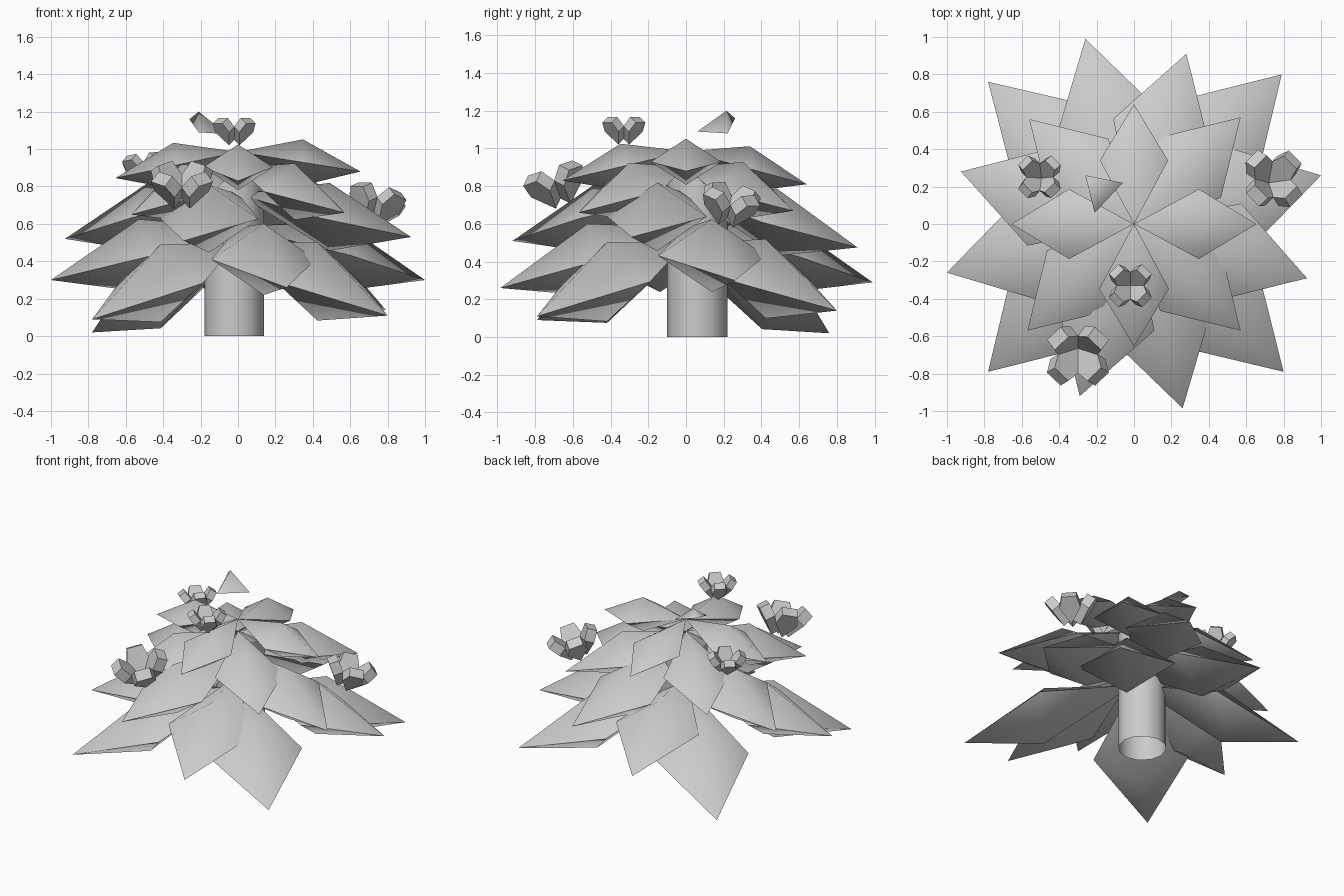
import bpy, bmesh, math
from mathutils import Vector, Matrix

if "Cube" in bpy.data.objects:
    bpy.data.objects.remove(bpy.data.objects["Cube"])


def make_object(name, bm, smooth):
    bmesh.ops.recalc_face_normals(bm, faces=bm.faces[:])
    for f in bm.faces:
        f.smooth = smooth
    mesh = bpy.data.meshes.new(name)
    bm.to_mesh(mesh)
    bm.free()
    ob = bpy.data.objects.new(name, mesh)
    bpy.context.collection.objects.link(ob)
    return ob


def sharpen(bm, verts):
    # Keep a crisp crease along the given rim
    for e in bm.edges:
        if all(v in verts for v in e.verts):
            e.smooth = False


def make_leaf(name, base_z, tip):
    # Kite-shaped leaf: domed above and below, crisp along the outline
    base, tip = Vector((0, 0, base_z)), Vector(tip)
    reach = Vector((tip.x, tip.y, 0)).length
    mid = base.lerp(tip, 0.53)
    side = Vector((-tip.y, tip.x, 0)).normalized() * reach * 0.285
    rise = Vector((0, 0, reach * 0.187))
    bm = bmesh.new()
    rim = [bm.verts.new(p) for p in (base, mid + side, tip, mid - side)]
    for p in (mid + rise, mid - rise):
        apex = bm.verts.new(p)
        for i in range(4):
            bm.faces.new((rim[i], rim[(i + 1) % 4], apex))
    sharpen(bm, rim)
    return make_object(name, bm, True)


def make_flower(name, centre, normal, size):
    # Four thick pentagonal petals tilted up into a cup
    outline = [(0, 0), (.085, -.052), (.145, -.036), (.145, .036), (.085, .052)]
    aim = Vector((0, 0, 1)).rotation_difference(Vector(normal).normalized())
    place = Matrix.Translation(centre) @ aim.to_matrix().to_4x4() @ Matrix.Scale(size, 4)
    bm = bmesh.new()
    for i in range(4):
        turn = Matrix.Rotation(math.radians(45 + 90 * i), 4, 'Z')
        tilt = Matrix.Rotation(math.radians(-54), 4, 'Y')
        m = place @ turn @ tilt
        top = [bm.verts.new(m @ Vector((x, y, 0))) for x, y in outline]
        low = [bm.verts.new(m @ Vector((x, y, -.05))) for x, y in outline]
        bm.faces.new(top)
        bm.faces.new(low[::-1])
        for j in range(5):
            k = (j + 1) % 5
            bm.faces.new((top[j], low[j], low[k], top[k]))
    return make_object(name, bm, False)


# Trunk: open tube, slightly off centre
bm = bmesh.new()
bmesh.ops.create_cone(bm, cap_ends=False, segments=12, radius1=.16, radius2=.16,
                      depth=.85, matrix=Matrix.Translation((-.02, .06, .425)))
make_object("trunk", bm, True)

# Five tiers of leaves: height at the trunk axis, then leaf tips
tiers = [
    (.50, [(.79, .80, .14), (-.78, .76, .02), (-.78, -.79, .09), (.80, -.79, .11)]),
    (.58, [(1.0, .26, .30), (-.26, .99, .29), (-1.0, -.26, .30), (.26, -.985, .26)]),
    (.76, [(.925, -.29, .53), (.28, .91, .475), (-.925, .28, .52), (-.29, -.92, .51)]),
    (.90, [(.57, .57, .67), (-.56, .56, .65), (-.57, -.57, .65), (.57, -.57, .66)]),
    (.985, [(.655, 0, .88), (0, .64, .81), (-.655, 0, .845), (0, -.655, .83)]),
]
for n, (base_z, tips) in enumerate(tiers, 1):
    for i, tip in enumerate(tips, 1):
        make_leaf(f"leaf_tier{n}_{i}", base_z, tip)

# Flowers
make_flower("flower_top", (-.02, -.33, 1.05), (0, 0, 1), 1.0)
make_flower("flower_front", (-.30, -.665, .735), (0, -.33, .95), 1.45)
make_flower("flower_back_left", (-.495, .245, .855), (-.12, .08, .98), 1.0)
make_flower("flower_right", (.72, .22, .635), (.24, .2, .95), 1.35)

# Small floating bud leaf above the crown
bm = bmesh.new()
rim = [bm.verts.new(p) for p in ((-.21, .06, 1.09), (-.26, .26, 1.16), (-.06, .22, 1.08))]
peak = bm.verts.new((-.21, .215, 1.20))
bm.faces.new(rim)
for i in range(3):
    bm.faces.new((rim[i], rim[(i + 1) % 3], peak))
sharpen(bm, rim)
make_object("bud_leaf", bm, True)
